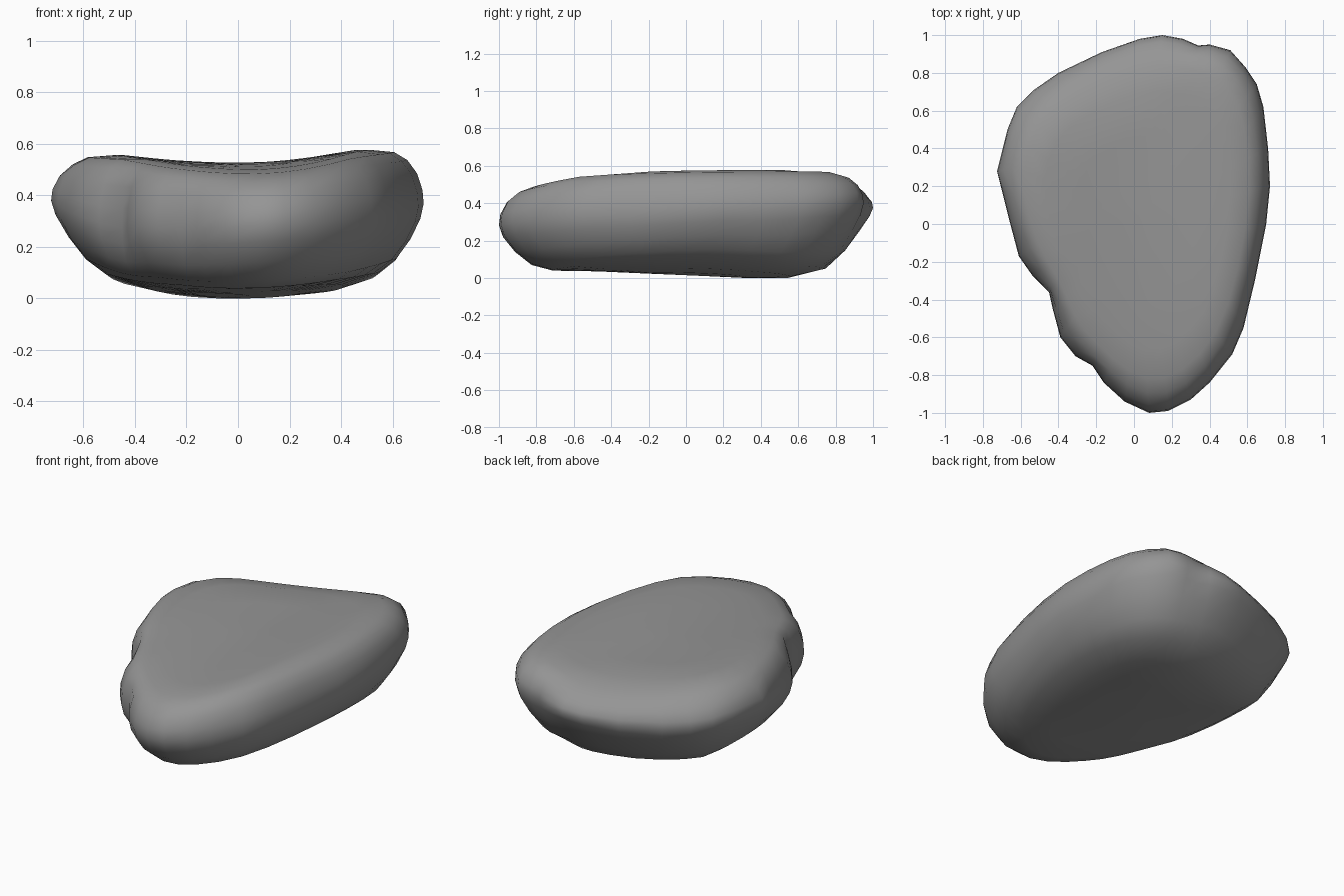
import bpy, bmesh

if "Cube" in bpy.data.objects:
    bpy.data.objects.remove(bpy.data.objects["Cube"])

# Plan outline at the widest level, counter-clockwise from the back
OUTLINE = [(.15, 1), (.03, .98), (-.17, .91), (-.4, .8), (-.53, .71), (-.62, .62),
           (-.67, .5), (-.725, .28), (-.70, .18), (-.66, .02), (-.61, -.17), (-.54, -.27),
           (-.45, -.36), (-.43, -.45), (-.39, -.6), (-.31, -.70), (-.22, -.75),
           (-.16, -.84), (-.05, -.94), (.08, -1), (.18, -.99), (.30, -.93), (.40, -.84),
           (.52, -.69), (.58, -.55), (.64, -.3), (.70, 0), (.72, .2), (.71, .4), (.685, .62),
           (.65, .74), (.59, .83), (.51, .92), (.40, .95), (.34, .945), (.26, .98)]
# Edge profile: outline scale, height between the bottom and top surfaces
RINGS = [(.3, 0), (.55, 0), (.75, .01), (.86, .08), (.94, .22), (.985, .38), (1, .52),
         (.995, .66), (.97, .82), (.925, .93), (.85, .985), (.7, 1), (.45, 1), (.2, 1)]
CX, CY = .05, .05


def smoothed(pts):
    n = len(pts)
    return [tuple(.25 * pts[i - 1][k] + .5 * pts[i][k] + .25 * pts[(i + 1) % n][k]
                  for k in (0, 1)) for i in range(n)]


def top_z(x, y):
    # Shallow lengthwise valley, falling to the front and the back left
    z = .53 + (.03 if x < 0 else .05) * min(1, (x / .45) ** 2)
    z -= .03 * max(0, .3 - y) ** 2
    return z - .27 * max(0, -.42 * x + .9 * y - .64)


def bottom_z(x, y):
    # Rounded keel, rising to the flanks, the back and the back left
    z = (.29 if x < 0 else .24) * x * x + max(0, abs(x) - .4) ** 2
    z += .45 * max(0, y - .45) ** 2 + .3 * max(0, -.42 * x + .9 * y - .6)
    return z + .04 * min(1, max(0, .4 - y) / .9)


def point(x, y, h):
    # The widest level sits low on the flanks and high at both ends
    b = bottom_z(x, y)
    p = 1.5 - (.75 if y > 0 else .6) * min(1, abs(y)) ** 1.5
    return (x, y, b + h ** p * (top_z(x, y) - b))


# Stone body: stacked rings closed by fans, notches fading away from the rim
soft = smoothed(smoothed(OUTLINE))
bm = bmesh.new()
loops = []
for s, h in RINGS:
    k = min(1, (1 - s) / .08)
    ring = []
    for (x, y), (u, v) in zip(OUTLINE, soft):
        x, y = x + k * (u - x), y + k * (v - y)
        ring.append(bm.verts.new(point(CX + s * (x - CX), CY + s * (y - CY), h)))
    loops.append(ring)
n = len(OUTLINE)
for lo, hi in zip(loops, loops[1:]):
    for i in range(n):
        j = (i + 1) % n
        bm.faces.new((lo[i], lo[j], hi[j], hi[i]))
for loop, h in ((loops[0], 0), (loops[-1], 1)):
    c = bm.verts.new(point(CX, CY, h))
    for i in range(n):
        bm.faces.new((loop[i], loop[(i + 1) % n], c))
low = min(v.co.z for v in bm.verts)
for v in bm.verts:
    v.co.z -= low
bmesh.ops.recalc_face_normals(bm, faces=bm.faces[:])
for f in bm.faces:
    f.smooth = True

mesh = bpy.data.meshes.new("flat_stone")
bm.to_mesh(mesh)
bm.free()
stone = bpy.data.objects.new("flat_stone", mesh)
bpy.context.collection.objects.link(stone)

# Dark grey stone
mat = bpy.data.materials.new("stone_grey")
mat.diffuse_color = (.3, .3, .3, 1)
mat.use_nodes = True
mat.node_tree.nodes["Principled BSDF"].inputs["Base Color"].default_value = mat.diffuse_color
mesh.materials.append(mat)
